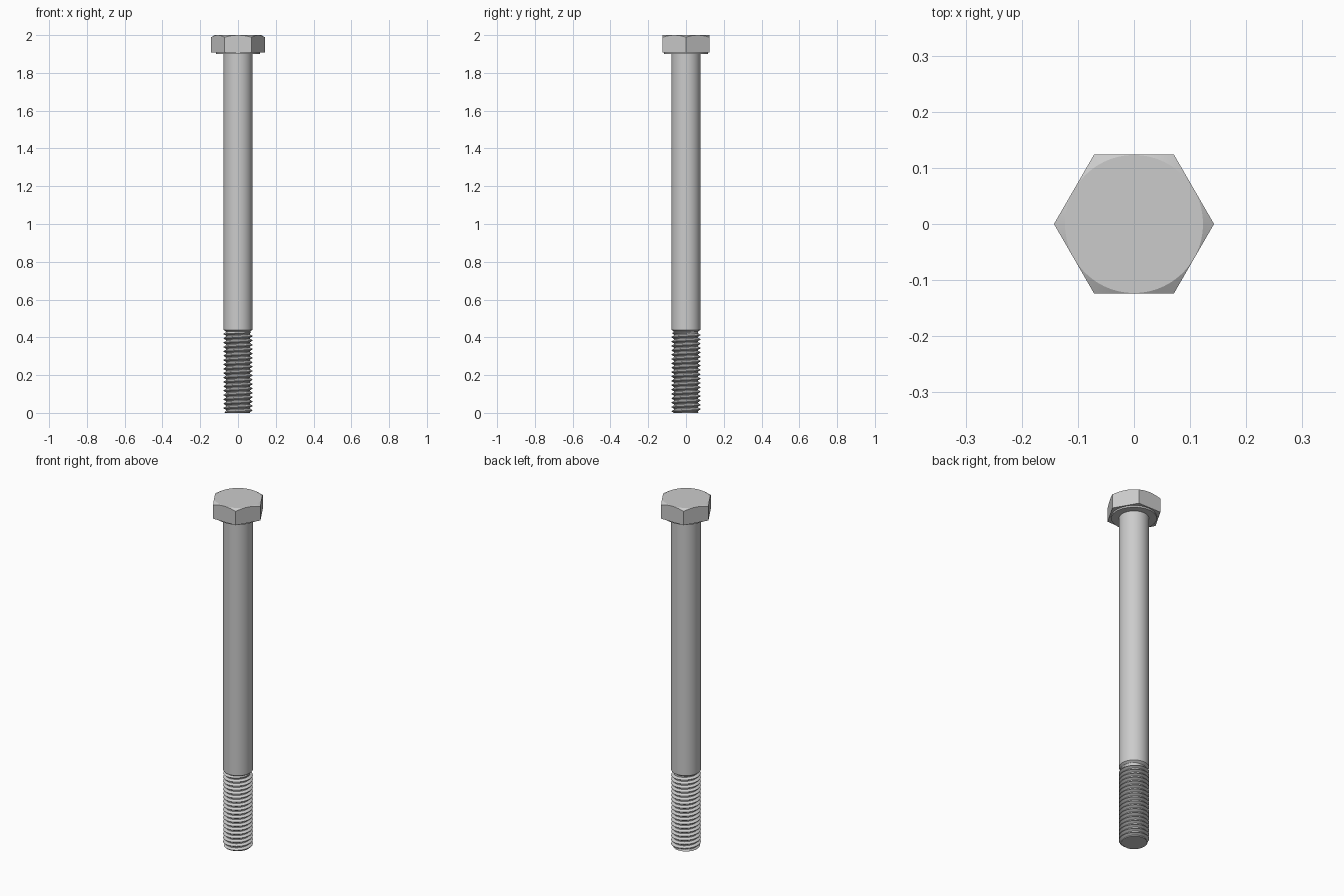
import bpy, bmesh
from math import pi, sin, cos, tan, radians

if "Cube" in bpy.data.objects:
    bpy.data.objects.remove(bpy.data.objects["Cube"])

R = 0.077          # shank radius
ROOT = 0.063       # thread root radius
PITCH = 0.0231
THREAD_TOP = 0.434
APOTHEM = 0.1235   # half the head's width across flats


def build(name, columns, angle=25):
    """Skin a list of columns (each a list of 3D points) into a closed round mesh."""
    bm = bmesh.new()
    cols = [[bm.verts.new(p) for p in col] for col in columns]
    for a, b in zip(cols, cols[1:]):
        for i in range(len(a) - 1):
            bm.faces.new((a[i], b[i], b[i + 1], a[i + 1]))
    bmesh.ops.remove_doubles(bm, verts=bm.verts, dist=1e-5)
    bmesh.ops.dissolve_degenerate(bm, edges=bm.edges, dist=1e-6)
    bmesh.ops.recalc_face_normals(bm, faces=bm.faces)
    me = bpy.data.meshes.new(name)
    bm.to_mesh(me)
    bm.free()
    ob = bpy.data.objects.new(name, me)
    bpy.context.collection.objects.link(ob)
    bpy.ops.object.select_all(action='DESELECT')
    ob.select_set(True)
    bpy.context.view_layer.objects.active = ob
    bpy.ops.object.shade_smooth_by_angle(angle=radians(angle))
    return ob


def polar(r, t, z):
    return (r * cos(t), r * sin(t), z)


def revolve(name, profile_at, n):
    """profile_at(angle) gives (radius, z) pairs from bottom to top."""
    angles = [2 * pi * i / n for i in range(n + 1)]
    return build(name, [[polar(r, t, z) for r, z in profile_at(t)] for t in angles])


# Hex head: chamfered top, washer face below
def head_profile(t):
    local = (t % (pi / 3)) - pi / 6
    hex_r = APOTHEM / cos(local)
    top_r = APOTHEM - 0.0005
    return [(0, 1.9), (0.116, 1.9), (0.116, 1.909), (hex_r, 1.909),
            (hex_r, 2 - (hex_r - top_r) * tan(radians(30))), (top_r, 2), (0, 2)]


revolve("hex_head", head_profile, 96)

# Plain shank, bevelled down to the thread root
revolve("shank", lambda t: [(0, 0.43), (ROOT, 0.43), (R, 0.44), (R, 1.903), (0, 1.903)], 64)

# Helical thread: root flat, flank, crest flat, flank
PROFILE = [(0.0, ROOT), (0.2, ROOT), (0.54, R), (0.66, R), (1.0, ROOT)]


def thread_radius(z, t):
    phase = (z / PITCH - t / (2 * pi)) % 1.0
    for (p0, r0), (p1, r1) in zip(PROFILE, PROFILE[1:]):
        if phase <= p1:
            r = r0 + (r1 - r0) * (phase - p0) / (p1 - p0)
            break
    # tapered tip and run-out under the shank
    return min(r, 0.067 + z, ROOT + (THREAD_TOP - z))


N = 48
turns = int(THREAD_TOP / PITCH) + 2
columns = []
for i in range(N + 1):
    t = 2 * pi * i / N
    col = [(0, 0, 0)]
    for k in range(-1, turns):
        for p, _ in PROFILE[:-1]:
            z = min(max((k + p + t / (2 * pi)) * PITCH, 0), THREAD_TOP)
            col.append(polar(thread_radius(z, t), t, z))
    col.append((0, 0, THREAD_TOP))
    columns.append(col)
build("thread", columns)
